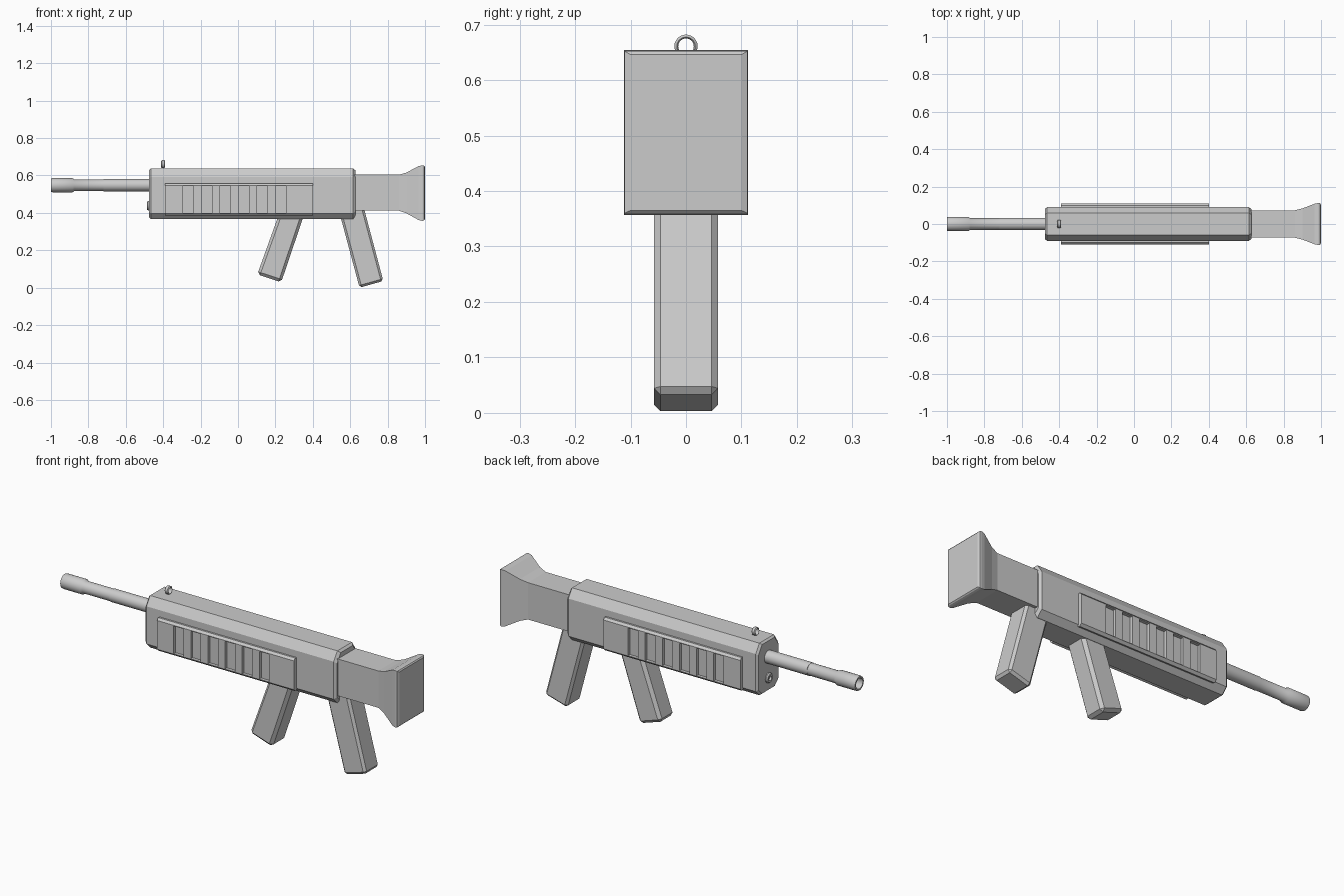
import bpy, bmesh, math
from mathutils import Vector

if "Cube" in bpy.data.objects:
    bpy.data.objects.remove(bpy.data.objects["Cube"])


def finish(name, bm, smooth=False):
    bmesh.ops.recalc_face_normals(bm, faces=bm.faces)
    me = bpy.data.meshes.new(name)
    bm.to_mesh(me)
    bm.free()
    ob = bpy.data.objects.new(name, me)
    bpy.context.collection.objects.link(ob)
    if smooth:
        bpy.ops.object.select_all(action='DESELECT')
        ob.select_set(True)
        bpy.context.view_layer.objects.active = ob
        bpy.ops.object.shade_smooth_by_angle(angle=math.radians(35))
    return ob


def loft(name, rings, closed=False, smooth=False):
    """Skin matching point rings; cap the ends unless the loop closes."""
    bm = bmesh.new()
    vr = [[bm.verts.new(p) for p in r] for r in rings]
    n = len(vr[0])
    pairs = list(zip(vr, vr[1:])) + ([(vr[-1], vr[0])] if closed else [])
    for a, b in pairs:
        for i in range(n):
            j = (i + 1) % n
            bm.faces.new((a[i], a[j], b[j], b[i]))
    if not closed:
        bm.faces.new(vr[0])
        bm.faces.new(vr[-1])
    return finish(name, bm, smooth)


def lathe_x(name, profile, cz, n=24, closed=False):
    """Revolve (x, radius) points about a lengthwise axis at height cz."""
    rings = [[(x, r * math.cos(2 * math.pi * i / n), cz + r * math.sin(2 * math.pi * i / n))
              for i in range(n)] for x, r in profile]
    return loft(name, rings, closed, True)


def box(bm, x0, x1, y0, y1, z0, z1):
    vs = bmesh.ops.create_cube(bm, size=1)['verts']
    for v in vs:
        v.co = Vector(((x0 + x1) / 2 + v.co.x * (x1 - x0),
                       (y0 + y1) / 2 + v.co.y * (y1 - y0),
                       (z0 + z1) / 2 + v.co.z * (z1 - z0)))
    return vs


def slab(name, outline, half, bevel):
    """Side outline in xz, given width in y, all edges chamfered."""
    ob = loft(name, [[(x, y, z) for x, z in outline] for y in (-half, half)])
    m = ob.modifiers.new("chamfer", 'BEVEL')
    m.width, m.segments, m.limit_method = bevel, 1, 'ANGLE'
    return ob


# Receiver: chamfered octagon with slightly tapered ends
def octagon(x, d):
    w, t, b = 0.09 - d, 0.638 - d, 0.367 + d
    half = [(w - 0.03, b), (w, b + 0.03), (w, t - 0.045), (w - 0.03, t)]
    return [(x, y, z) for y, z in half] + [(x, -y, z) for y, z in reversed(half)]


loft("receiver", [octagon(-0.475, 0.008), octagon(-0.465, 0),
                  octagon(0.615, 0), octagon(0.627, 0.01)])

# Stock flaring to a butt plate
stations = [(0.60, 0.073, 0.412, 0.604), (0.86, 0.073, 0.412, 0.604),
            (0.90, 0.083, 0.398, 0.615), (0.965, 0.108, 0.362, 0.65),
            (0.985, 0.112, 0.357, 0.654), (0.995, 0.111, 0.36, 0.652), (1.0, 0.10, 0.365, 0.646)]
loft("stock", [[(x, -w, b), (x, w, b), (x, w, t), (x, -w, t)] for x, w, b, t in stations])

# Barrel with hollow muzzle, and the small tube beneath it
lathe_x("barrel", [(-0.46, 0.033), (-0.72, 0.033), (-0.72, 0.031), (-0.875, 0.031),
                   (-0.885, 0.038), (-0.99, 0.038), (-1.0, 0.036), (-1.0, 0.028),
                   (-0.90, 0.028)], 0.548)
lathe_x("front_tube", [(-0.46, 0.026), (-0.48, 0.026), (-0.486, 0.021),
                       (-0.486, 0.012), (-0.475, 0.012)], 0.438)

# Ring sight
lathe_x("ring_sight", [(-0.411, 0.0165), (-0.407, 0.021), (-0.394, 0.021), (-0.39, 0.0165),
                       (-0.394, 0.014), (-0.407, 0.014)], 0.661, closed=True)

# Side panels with a row of six slots each
for side, label in ((-1, "front"), (1, "back")):
    prof = [(0.07, 0.395), (0.098, 0.385), (0.11, 0.397), (0.11, 0.547), (0.10, 0.558), (0.07, 0.558)]
    panel = loft(label + "_panel", [[(x, side * y, z) for y, z in prof] for x in (-0.39, 0.40)])
    bm = bmesh.new()
    for i in range(6):
        x = -0.294 + 0.0988 * i
        box(bm, x, x + 0.057, *sorted((side * 0.094, side * 0.15)), 0.399, 0.543)
    cutter = finish(label + "_slot_cutter", bm)
    cutter.hide_render = True
    cutter.hide_set(True)
    m = panel.modifiers.new("slots", 'BOOLEAN')
    m.operation, m.solver, m.object = 'DIFFERENCE', 'EXACT', cutter

# Magazine and grip
slab("magazine", [(0.225, 0.41), (0.103, 0.071), (0.231, 0.029), (0.36, 0.41)], 0.058, 0.015)
slab("grip", [(0.54, 0.41), (0.65, 0.0), (0.777, 0.036), (0.672, 0.43)], 0.058, 0.012)
